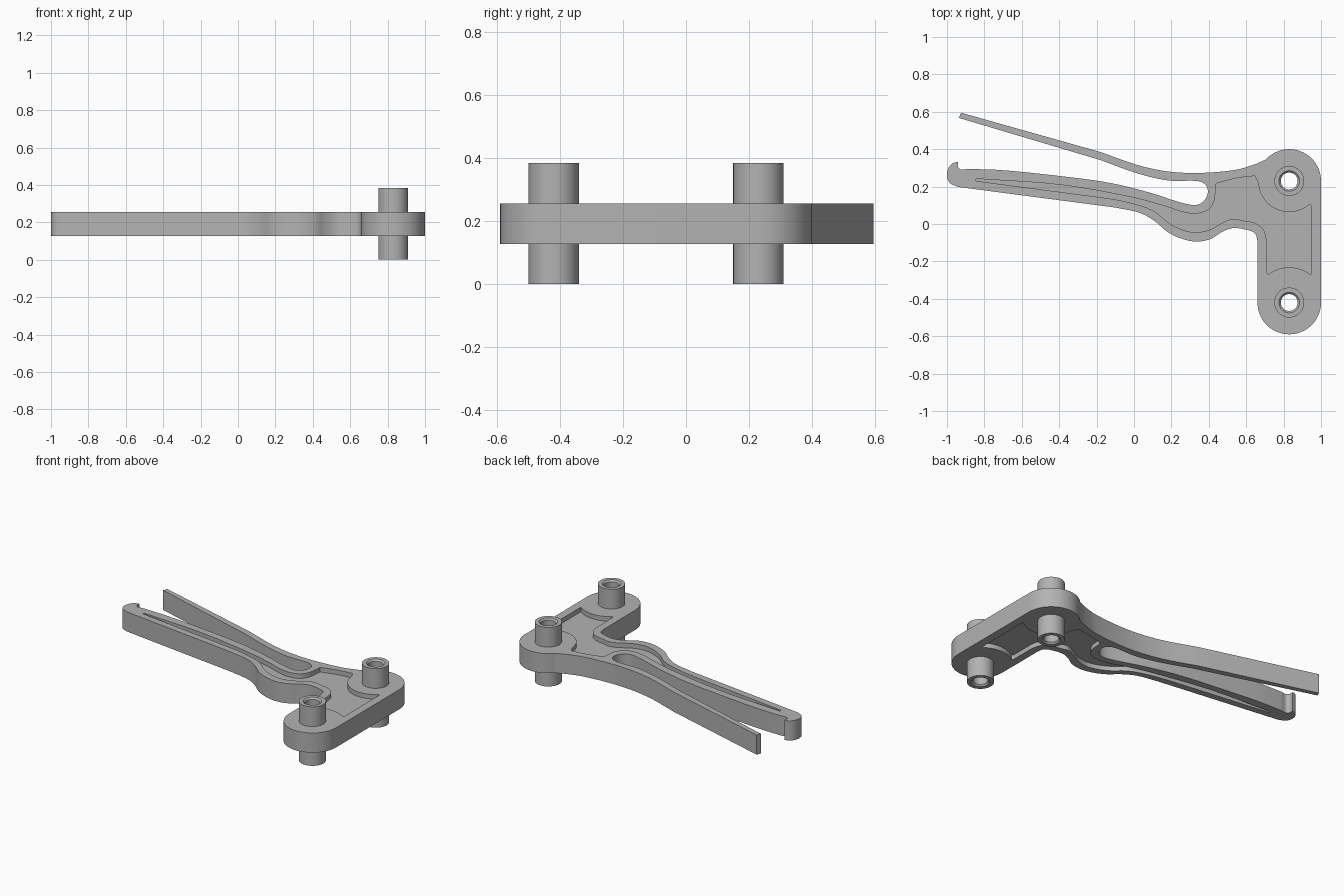
import bpy, bmesh, math
from mathutils import Vector
from mathutils.geometry import interpolate_bezier

cube = bpy.data.objects.get("Cube")
if cube:
    bpy.data.objects.remove(cube, do_unlink=True)

BOTTOM, TOP, BOSS_TOP = .128, .256, .384
RECESS = .03
UPPER, LOWER = Vector((.83, .23)), Vector((.83, -.42))  # boss centres

grey = bpy.data.materials.new("plain grey")
grey.use_nodes = True
colour = (.45, .45, .45, 1)
grey.diffuse_color = colour
grey.node_tree.nodes["Principled BSDF"].inputs["Base Color"].default_value = colour


def arc(centre, radius, start, end, steps=28):
    angles = [math.radians(start + (end - start) * i / steps) for i in range(steps + 1)]
    return [centre + radius * Vector((math.cos(a), math.sin(a))) for a in angles]


def smooth(*coords, steps=6):
    """Smooth open curve through the given points."""
    pts = [Vector(c) for c in coords]
    last = len(pts) - 1
    tangents = [(pts[min(i + 1, last)] - pts[max(i - 1, 0)]).normalized() for i in range(last + 1)]
    result = [pts[0]]
    for i in range(last):
        a, b = pts[i], pts[i + 1]
        reach = (b - a).length / 3
        curve = interpolate_bezier(a, a + tangents[i] * reach, b - tangents[i + 1] * reach, b, steps + 1)
        result += [Vector(p[:2]) for p in curve[1:]]
    return result


def link(name, bm):
    bmesh.ops.recalc_face_normals(bm, faces=bm.faces[:])
    mesh = bpy.data.meshes.new(name)
    bm.to_mesh(mesh)
    bm.free()
    mesh.materials.append(grey)
    obj = bpy.data.objects.new(name, mesh)
    bpy.context.collection.objects.link(obj)
    return obj


def extrude_outline(name, outline, low, high):
    clean = [p for i, p in enumerate(outline) if (p - outline[i - 1]).length > .002]
    bm = bmesh.new()
    face = bm.faces.new([bm.verts.new((p.x, p.y, low)) for p in clean])
    moved = bmesh.ops.extrude_face_region(bm, geom=[face])["geom"]
    verts = [v for v in moved if isinstance(v, bmesh.types.BMVert)]
    bmesh.ops.translate(bm, verts=verts, vec=(0, 0, high - low))
    return link(name, bm)


def select_only(obj):
    bpy.ops.object.select_all(action='DESELECT')
    obj.select_set(True)
    bpy.context.view_layer.objects.active = obj


def cut(target, cutter):
    cutter.hide_render = True
    mod = target.modifiers.new("cut", 'BOOLEAN')
    mod.operation, mod.solver, mod.object = 'DIFFERENCE', 'EXACT', cutter
    select_only(target)
    bpy.ops.object.modifier_apply(modifier=mod.name)
    bpy.data.objects.remove(cutter, do_unlink=True)


def finish(obj):
    select_only(obj)
    bpy.ops.object.shade_smooth_by_angle(angle=math.radians(28))


# Flat body: spring arm, bracket with two round ends, hooked lever
outline = (
    smooth((-.925, .595), (-.18, .385))
    + smooth((-.18, .385), (.03, .312), (.19, .28), (.35, .273), (.54, .289), (.64, .317), (.704, .344))
    + arc(UPPER, .17, 137, 0)
    + arc(LOWER, .17, 0, -180)
    + smooth((.66, -.09), (.648, -.052), (.61, -.033), (.53, -.022), (.47, -.043), (.41, -.08),
             (.33, -.094), (.25, -.077), (.18, -.043), (.11, .016), (.03, .06), (-.1, .088))
    + smooth((-.1, .088), (-.94, .198))
    # hooked tip
    + smooth((-.94, .198), (-.985, .22), (-1, .26), (-.99, .302), (-.966, .326), (-.941, .332))
    + smooth((-.941, .332), (-.941, .305), (-.925, .291), (-.89, .294))
    # inner side of the lever and the slot end
    + smooth((-.89, .294), (-.72, .289), (-.4, .257), (-.13, .22), (.09, .166), (.25, .115),
             (.33, .102), (.375, .125), (.395, .172), (.38, .212), (.335, .23), (.19, .232),
             (.03, .267), (-.18, .342))
    + smooth((-.18, .342), (-.936, .567))
)
body = extrude_outline("lever_body", outline, BOTTOM, TOP)

# Shallow recess that follows the rim, on both faces
recess = (
    smooth((-.845, .242), (-.4, .21), (-.02, .145), (.165, .096), (.257, .065), (.33, .056),
           (.395, .075), (.428, .123), (.436, .18), (.44, .217))
    + smooth((.44, .217), (.55, .245), (.645, .257))
    + arc(UPPER, .166, 184, 312)
    + [Vector((.947, .1)), Vector((.947, -.268))]
    + arc(LOWER, .188, 53, 127)
    + smooth((.71, -.26), (.71, -.09))
    + smooth((.71, -.09), (.692, -.03), (.645, .006), (.59, .016), (.53, .028), (.47, .005),
             (.406, -.03), (.33, -.045), (.257, -.03), (.187, .005), (.12, .06), (.06, .09),
             (-.07, .125), (-.18, .143))
    + smooth((-.18, .143), (-.845, .23))
)
for low, high in ((TOP - RECESS, TOP + .1), (BOTTOM - .1, BOTTOM + RECESS)):
    cut(body, extrude_outline("recess_cutter", recess, low, high))

# Openings for the bosses
for centre in (UPPER, LOWER):
    cut(body, extrude_outline("bore_cutter", arc(centre, .07, 0, 360, 48), 0, BOSS_TOP))
finish(body)

# Hollow bosses with a small chamfer at each mouth
for name, centre in (("upper_boss", UPPER), ("lower_boss", LOWER)):
    profile = [(.08, 0), (.08, BOSS_TOP), (.055, BOSS_TOP), (.045, BOSS_TOP - .01), (.045, .01), (.055, 0)]
    bm = bmesh.new()
    verts = [bm.verts.new((r, 0, z)) for r, z in profile]
    edges = [bm.edges.new((verts[i - 1], v)) for i, v in enumerate(verts)]
    bmesh.ops.spin(bm, geom=verts + edges, cent=(0, 0, 0), axis=(0, 0, 1), angle=math.tau, steps=48)
    bmesh.ops.remove_doubles(bm, verts=bm.verts[:], dist=.0005)
    boss = link(name, bm)
    boss.location = (centre.x, centre.y, 0)
    finish(boss)
